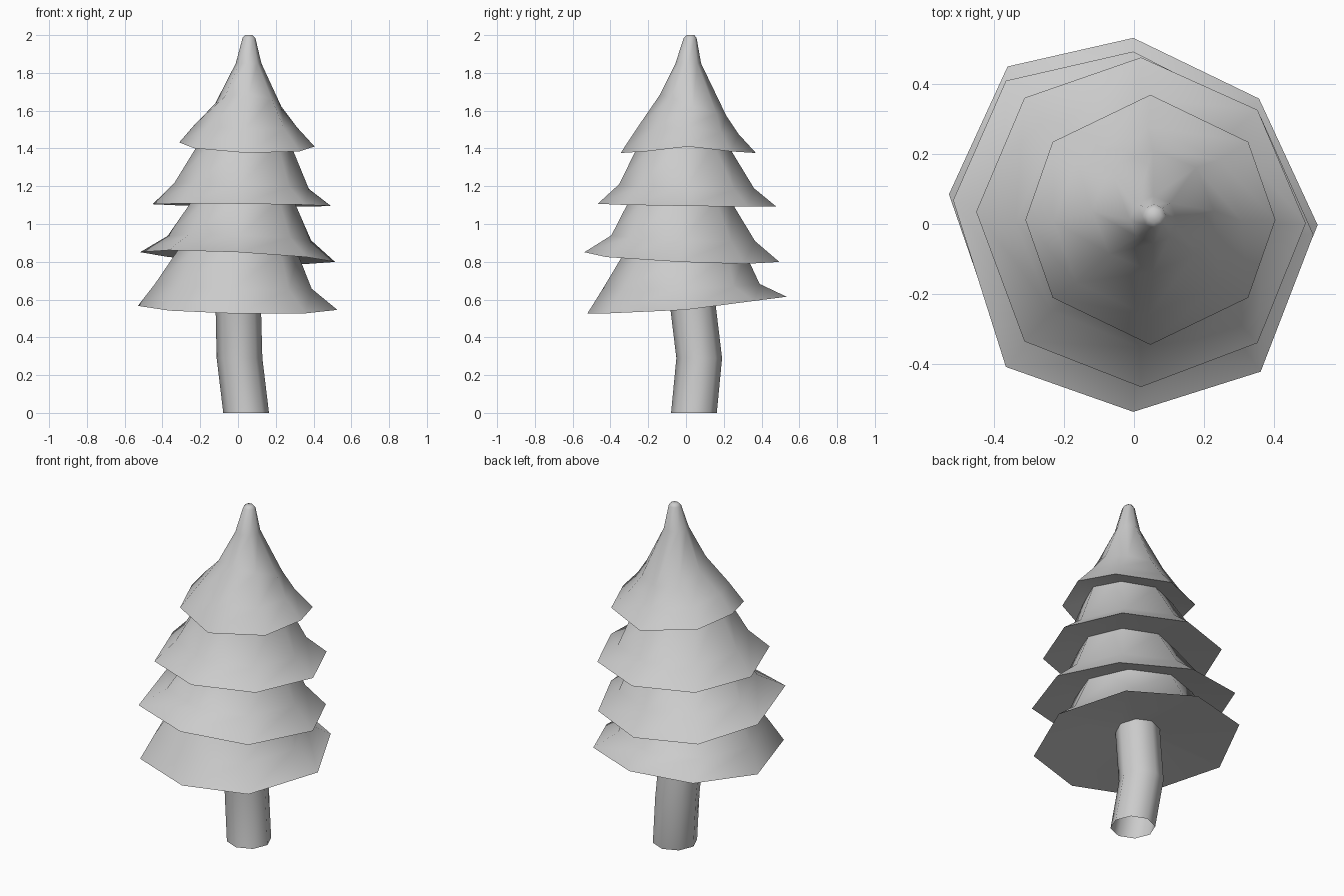
import bpy, bmesh
from math import cos, sin, pi, radians

SIDES = 8
SKEW = (-0.1, -0.4, 0, 0.75, 1, -0.25, 0, -0.4)   # hand-made unevenness of the octagons


def loft(name, rings, cap_top=False):
    """Skin a stack of tilted octagons: x, y, z, radius, tilt x, tilt y, [side lift, skew]."""
    bm = bmesh.new()
    loops = []
    for ring in rings:
        x, y, z, r, tx, ty, lift, skew = (tuple(ring) + (0,) * 8)[:8]
        loop = []
        for i in range(SIDES):
            a = 2 * pi * i / SIDES
            a -= 2.5 * lift * sin(2 * a)
            c, s = cos(a), sin(a)
            loop.append(bm.verts.new((x + r * c,
                                      y + r * s + skew * SKEW[i],
                                      z + r * (c * tx + s * ty) + lift * c ** 4)))
        loops.append(loop)
    for lo, hi in zip(loops, loops[1:]):
        for i in range(SIDES):
            j = (i + 1) % SIDES
            bm.faces.new((lo[i], lo[j], hi[j], hi[i]))
    if cap_top:
        bm.faces.new(loops[-1])
    mesh = bpy.data.meshes.new(name)
    bm.to_mesh(mesh)
    bm.free()
    obj = bpy.data.objects.new(name, mesh)
    bpy.context.collection.objects.link(obj)
    bpy.ops.object.select_all(action='DESELECT')
    obj.select_set(True)
    bpy.context.view_layer.objects.active = obj
    bpy.ops.object.shade_smooth_by_angle(angle=radians(60))
    return obj


# Bent trunk, open at the foot
loft("trunk", [
    (0.043, 0.042, 0.0, 0.121),
    (0.008, 0.07, 0.29, 0.121),
    (0.0, 0.03, 0.62, 0.12, 0, 0.08),
])

# Four skirts in one continuous skin: inner ring, rim, shoulder, next inner ring
loft("foliage", [
    # bottom tier
    (0.0, 0.03, 0.62, 0.12, 0, 0.08),
    (-0.002, 0.005, 0.57, 0.528, -0.02, 0.085, -0.014, 0.08),
    (-0.025, -0.025, 0.67, 0.415, -0.03, 0.03, 0, 0.04),
    # second tier
    (0.003, 0.0, 0.855, 0.315, -0.05, -0.04),
    (-0.002, -0.022, 0.825, 0.516, -0.05, -0.05, 0, 0.09),
    (0.007, -0.015, 0.925, 0.38, -0.03, -0.04, 0, 0.04),
    # third tier
    (0.028, -0.03, 1.125, 0.268, -0.01, -0.015),
    (0.02, 0.005, 1.1, 0.472, -0.01, -0.015, 0, 0.03),
    (0.018, 0.003, 1.2, 0.357, -0.04, -0.03),
    # top tier
    (0.035, -0.015, 1.415, 0.238, 0, 0, 0.02),
    (0.047, 0.012, 1.376, 0.358, -0.03, 0.0, 0.045),
    (0.04, 0.008, 1.49, 0.27, -0.02, -0.05, 0.03),
    (0.054, 0.038, 1.63, 0.175, -0.04, -0.32),
    (0.056, 0.012, 1.85, 0.068),
    (0.058, 0.022, 1.985, 0.034),
    (0.057, 0.024, 2.0, 0.02),
], cap_top=True)
